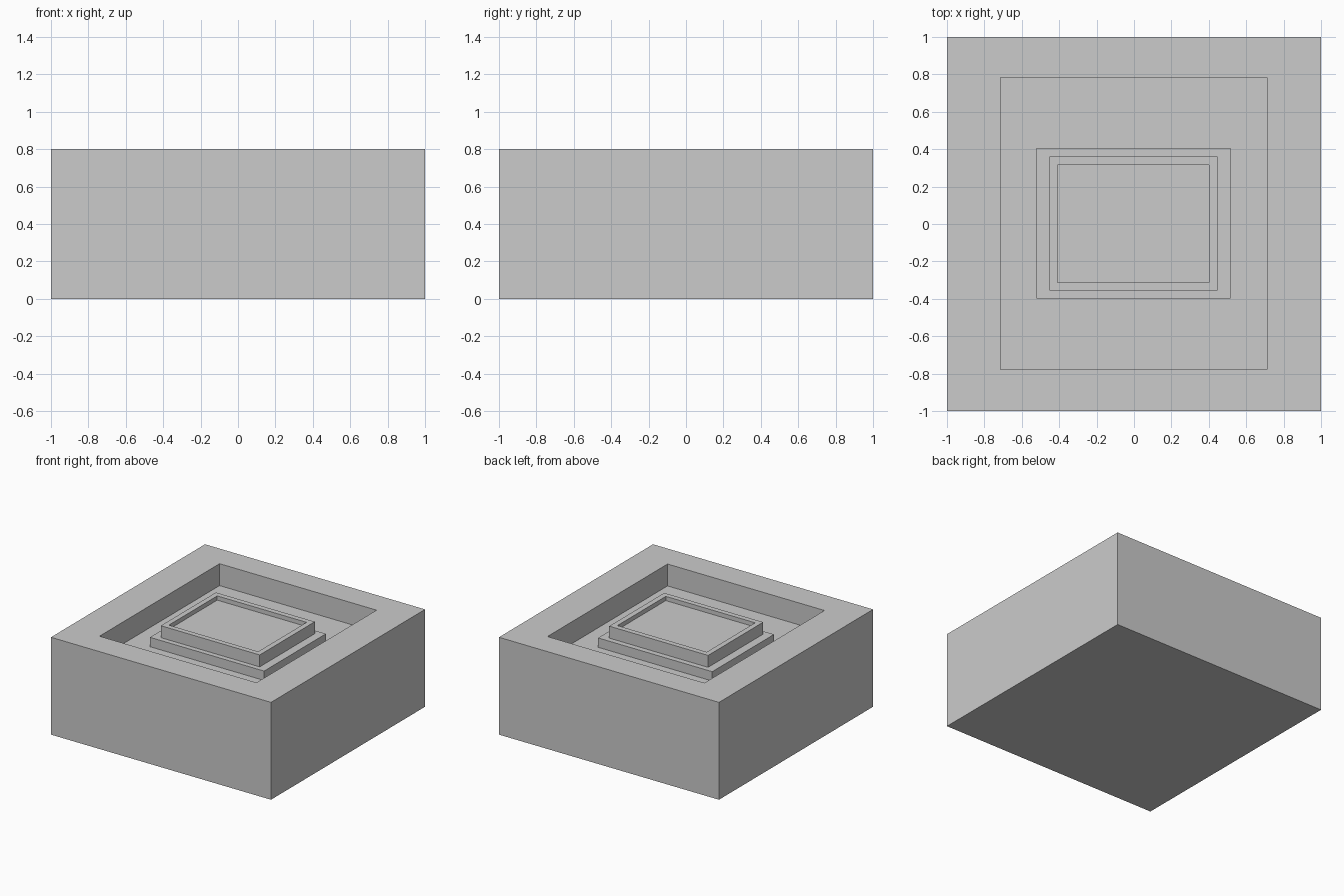
import bpy, bmesh

if "Cube" in bpy.data.objects:
    bpy.data.objects.remove(bpy.data.objects["Cube"])


def stepped_block(name, rings):
    """Skin rectangular rings (x0, x1, y0, y1, z), capping the first and last."""
    bm = bmesh.new()
    loops = [[bm.verts.new(p) for p in
              ((x0, y0, z), (x1, y0, z), (x1, y1, z), (x0, y1, z))]
             for x0, x1, y0, y1, z in rings]
    for a, b in zip(loops, loops[1:]):
        for i in range(4):
            j = (i + 1) % 4
            bm.faces.new((a[i], a[j], b[j], b[i]))
    bm.faces.new(loops[0][::-1])
    bm.faces.new(loops[-1])
    bmesh.ops.recalc_face_normals(bm, faces=bm.faces[:])
    mesh = bpy.data.meshes.new(name)
    bm.to_mesh(mesh)
    bm.free()
    obj = bpy.data.objects.new(name, mesh)
    bpy.context.collection.objects.link(obj)
    return obj


# Plan outlines, from the outside in
outer = (-1, 1, -1, 1)
recess = (-0.715, 0.712, -0.777, 0.782)
plinth = (-0.522, 0.515, -0.397, 0.405)
pedestal = (-0.453, 0.446, -0.355, 0.36)
tray = (-0.41, 0.402, -0.312, 0.316)

# Heights
TOP, FLOOR, STEP, PED_TOP, TRAY_FLOOR = 0.8, 0.62, 0.697, 0.795, 0.76

# Block with sunken floor, stepped pedestal and shallow tray as one closed shell
stepped_block("stepped_block", [
    (*outer, 0), (*outer, TOP),
    (*recess, TOP), (*recess, FLOOR),
    (*plinth, FLOOR), (*plinth, STEP),
    (*pedestal, STEP), (*pedestal, PED_TOP),
    (*tray, PED_TOP), (*tray, TRAY_FLOOR),
])
